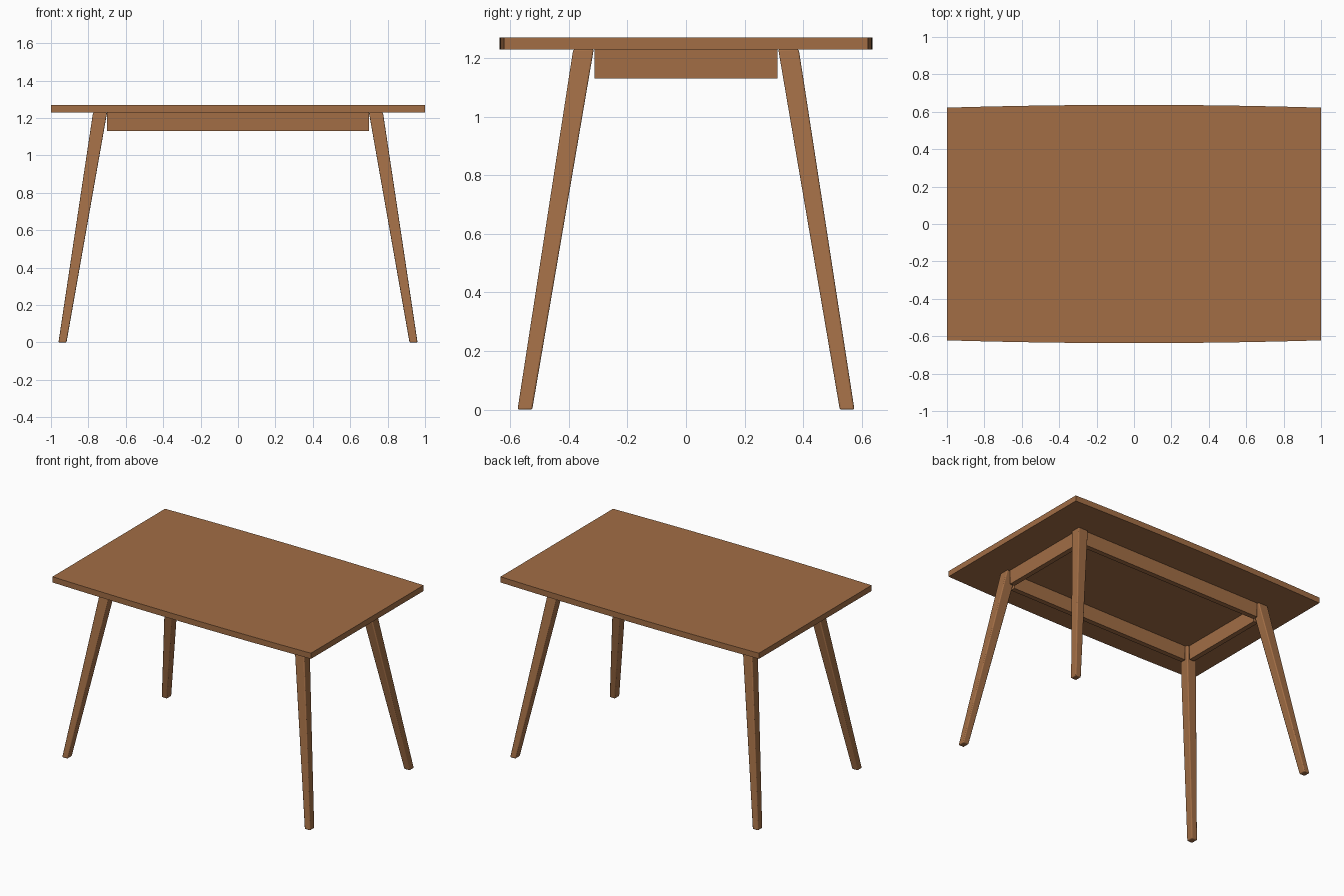
import bpy, bmesh
from math import radians

cube = bpy.data.objects.get("Cube")
if cube:
    bpy.data.objects.remove(cube)

# Single wood colour
wood = bpy.data.materials.new("warm_brown_wood")
wood.use_nodes = True
colour = (0.36, 0.155, 0.06, 1)
wood.diffuse_color = colour
wood.node_tree.nodes["Principled BSDF"].inputs["Base Color"].default_value = colour

TOP_Z, UNDER_Z = 1.27, 1.23


def loft(name, lower, upper, bevel=0.0):
    """Closed solid between two matching rings of points."""
    bm = bmesh.new()
    a = [bm.verts.new(p) for p in lower]
    b = [bm.verts.new(p) for p in upper]
    bm.faces.new(a[::-1])
    bm.faces.new(b)
    for i in range(len(a)):
        j = (i + 1) % len(a)
        bm.faces.new((a[i], a[j], b[j], b[i]))
    bmesh.ops.recalc_face_normals(bm, faces=bm.faces)
    mesh = bpy.data.meshes.new(name)
    bm.to_mesh(mesh)
    bm.free()
    mesh.materials.append(wood)
    obj = bpy.data.objects.new(name, mesh)
    bpy.context.collection.objects.link(obj)
    if bevel:
        mod = obj.modifiers.new("rounded_edges", "BEVEL")
        mod.width = bevel
        mod.segments = 3
    bpy.ops.object.select_all(action="DESELECT")
    obj.select_set(True)
    bpy.context.view_layer.objects.active = obj
    bpy.ops.object.shade_smooth_by_angle(angle=radians(30))
    return obj


def rect(x0, x1, y0, y1, z):
    return [(x0, y0, z), (x1, y0, z), (x1, y1, z), (x0, y1, z)]


# Tabletop with gently bowed long edges
steps = 24
xs = [-1 + 2 * i / steps for i in range(steps + 1)]
bow = [(x, 0.637 - 0.015 * x * x) for x in xs]
outline = [(x, -y) for x, y in bow] + [(x, y) for x, y in reversed(bow)]
loft("tabletop", [(x, y, UNDER_Z) for x, y in outline],
     [(x, y, TOP_Z) for x, y in outline])

# Four splayed, tapered legs
for sx, side in ((1, "left"), (-1, "right")):
    for sy, end in ((-1, "front"), (1, "back")):
        foot = rect(sx * 0.917, sx * 0.96, sy * 0.525, sy * 0.575, 0)
        head = rect(sx * 0.7, sx * 0.775, sy * 0.315, sy * 0.385, UNDER_Z)
        loft(f"{end}_{side}_leg", foot, head, bevel=0.006)

# Apron rails between the legs
for s, end, side in ((-1, "front", "right"), (1, "back", "left")):
    for name, box in ((f"{end}_apron", (-0.7, 0.7, s * 0.335, s * 0.37)),
                      (f"{side}_apron", (s * 0.72, s * 0.755, -0.313, 0.313))):
        loft(name, rect(*box, 1.13), rect(*box, UNDER_Z))
